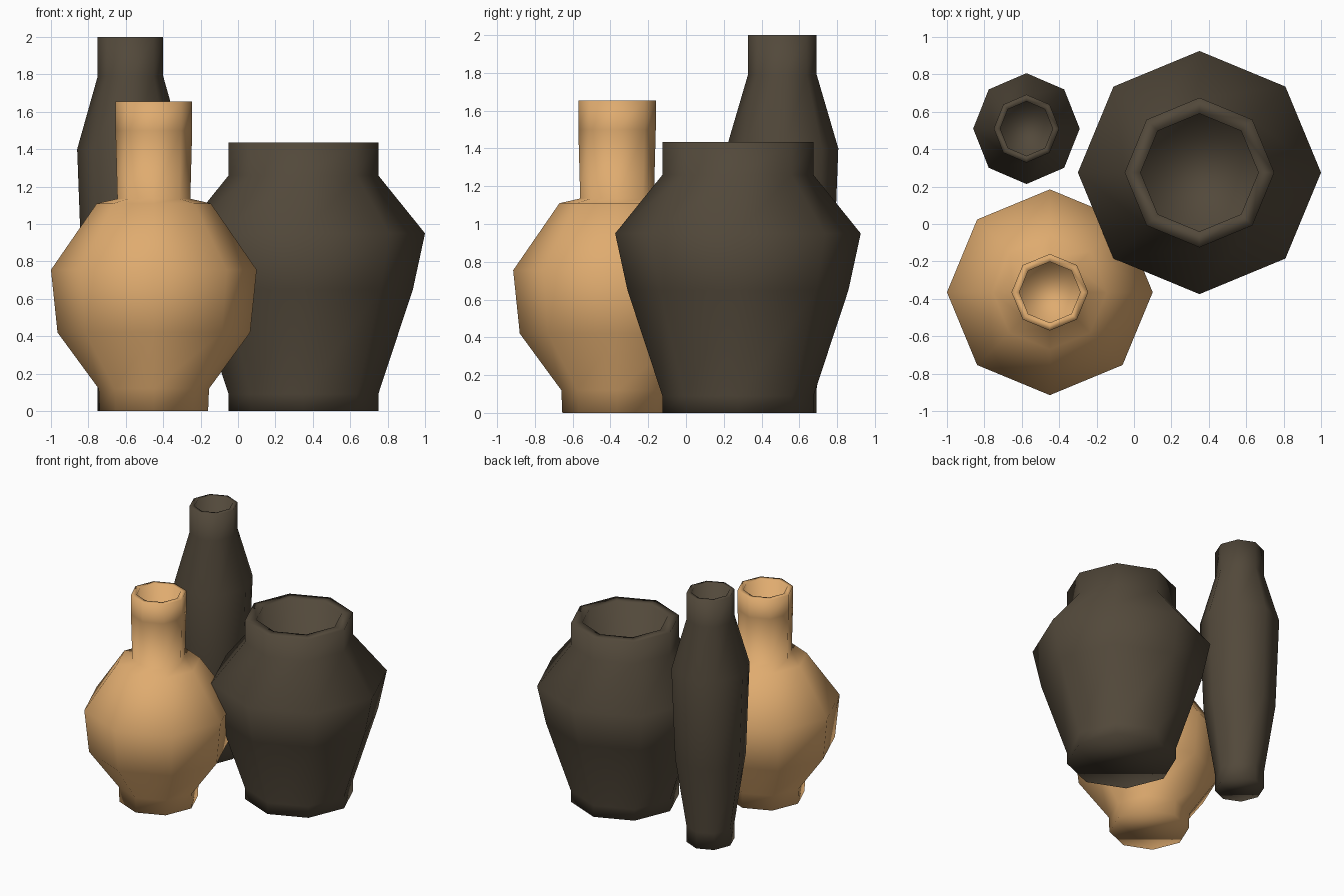
import bpy
import bmesh
import math

old = bpy.data.objects.get("Cube")
if old:
    bpy.data.objects.remove(old, do_unlink=True)

SIDES = 8


def make_material(name, colour):
    mat = bpy.data.materials.new(name)
    mat.use_nodes = True
    mat.diffuse_color = (*colour, 1)
    mat.node_tree.nodes["Principled BSDF"].inputs["Base Color"].default_value = (*colour, 1)
    return mat


def make_vase(name, centre, profile, mat, stretch=1.0):
    """Lathe (radius, height) points into an eight-sided vase, closed at both ends."""
    bm = bmesh.new()
    rings = []
    for radius, height in profile:
        ring = []
        for i in range(SIDES):
            a = math.tau * i / SIDES
            ring.append(bm.verts.new((radius * math.cos(a),
                                      radius * math.sin(a) * stretch, height)))
        rings.append(ring)
    for low, high in zip(rings, rings[1:]):
        for i in range(SIDES):
            j = (i + 1) % SIDES
            bm.faces.new((low[i], low[j], high[j], high[i]))
    bm.faces.new(rings[0][::-1])   # underside
    bm.faces.new(rings[-1])        # floor of the hollow
    for face in bm.faces:
        face.smooth = True
    mesh = bpy.data.meshes.new(name)
    bm.to_mesh(mesh)
    bm.free()
    mesh.materials.append(mat)
    obj = bpy.data.objects.new(name, mesh)
    obj.location = (*centre, 0)
    bpy.context.collection.objects.link(obj)
    return obj


dark_clay = make_material("dark brown clay", (0.085, 0.066, 0.043))
tan_clay = make_material("tan clay", (0.74, 0.41, 0.16))

# Wide storage jar: outside from foot to rim, then down the hollow
make_vase("wide_jar", (0.35, 0.275), [
    (0.40, 0), (0.40, 0.09), (0.585, 0.65), (0.65, 0.95),
    (0.40, 1.26), (0.40, 1.435), (0.315, 1.435), (0.315, 0.9)], dark_clay)

# Round-bellied bottle with a flared neck
make_vase("round_bottle", (-0.45, -0.365), [
    (0.29, 0), (0.295, 0.12), (0.515, 0.42), (0.55, 0.755), (0.305, 1.11),
    (0.195, 1.135), (0.205, 1.5), (0.205, 1.655), (0.163, 1.655),
    (0.163, 1.2)], tan_clay)

# Tall slim bottle
make_vase("tall_bottle", (-0.575, 0.51), [
    (0.175, 0), (0.175, 0.13), (0.258, 0.68), (0.285, 1.4),
    (0.175, 1.79), (0.175, 2.0), (0.14, 2.0), (0.14, 1.6)], dark_clay, 1.04)
